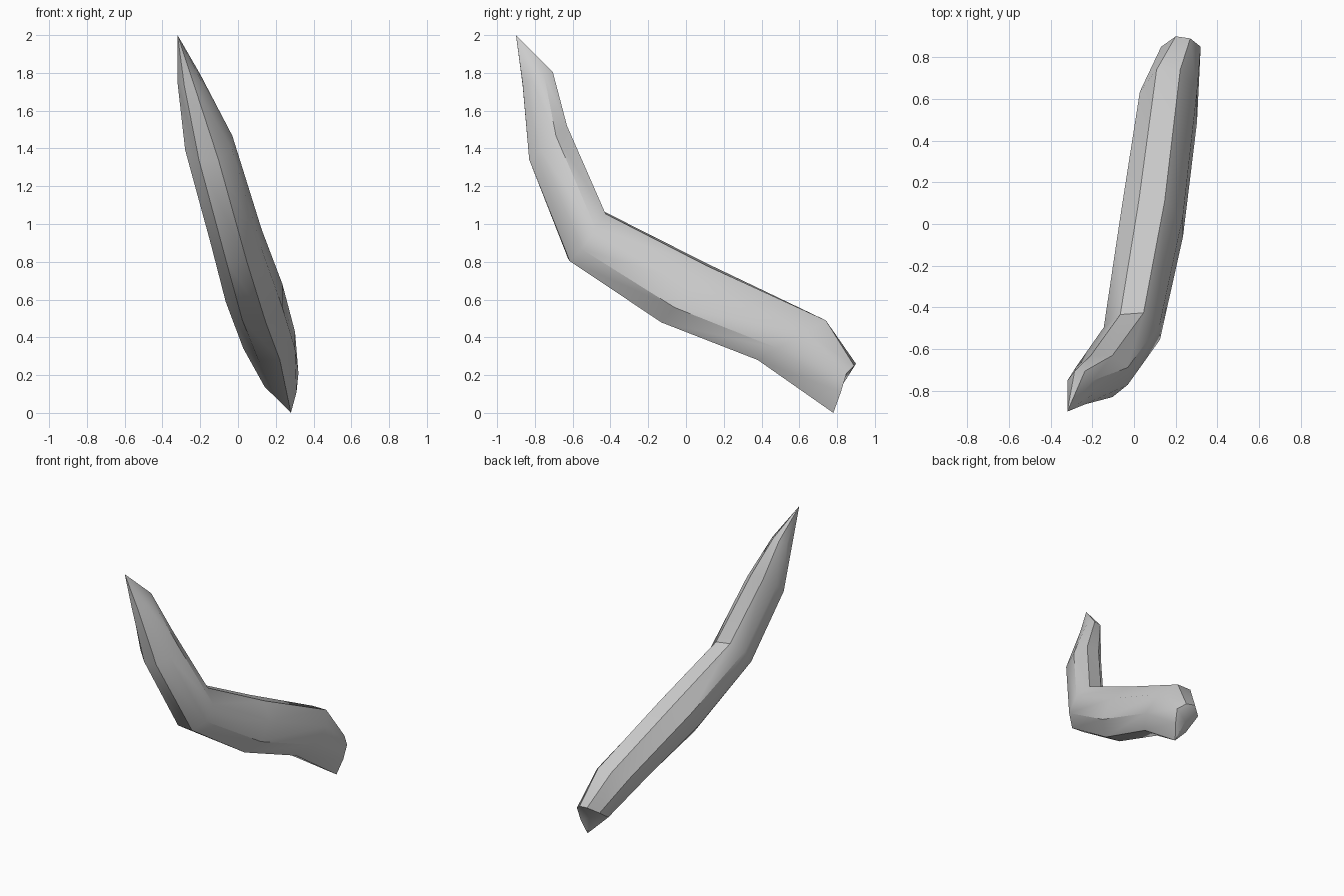
import bpy, bmesh, math
from mathutils import Vector

old = bpy.data.objects.get("Cube")
if old:
    bpy.data.objects.remove(old, do_unlink=True)

# Single pale grey material
grey = bpy.data.materials.new("pale_grey")
grey.use_nodes = True
colour = (0.6, 0.6, 0.6, 1.0)
grey.diffuse_color = colour
grey.node_tree.nodes["Principled BSDF"].inputs["Base Color"].default_value = colour


def octagon(centre, side, up):
    """Eight-sided cross-section spanned by a side and an up half-axis."""
    c, s, u = Vector(centre), Vector(side), Vector(up)
    radius = 1 / math.cos(math.pi / 8)
    angles = [math.pi * (i / 4 - 3 / 8) for i in range(8)]
    return [c + s * math.cos(a) * radius + u * math.sin(a) * radius for a in angles]


# Cross-sections from the pointed tip down to the thick end
sections = [
    octagon((-.26, -.785, 1.77), (.06, 0, .01), (0, .08, .03)),
    octagon((-.155, -.73, 1.43), (.125, 0, 0), (0, .1, .09)),
    octagon((-.01, -.525, .935), (.135, .01, -.015), (0, .095, .125)),
    octagon((.085, -.01, .635), (.15, 0, -.015), (0, .12, .15)),
    octagon((.165, .56, .385), (.137, 0, 0), (0, .18, .105)),
]
# Slanted lower end, drawn out to a point at the bottom
sections.append([Vector(p) for p in (
    (.28, .78, 0), (.31, .82, .11), (.32, .85, .21), (.27, .89, .25),
    (.2, .9, .26), (.13, .85, .22), (.14, .73, .14), (.21, .75, .07))])

# Skin the sections and close both ends with fans
bm = bmesh.new()
rings = [[bm.verts.new(p) for p in ring] for ring in sections]
tip = bm.verts.new((-.32, -.9, 2))
end = bm.verts.new((.23, .83, .15))
for i in range(8):
    j = (i + 1) % 8
    bm.faces.new((tip, rings[0][i], rings[0][j]))
    bm.faces.new((end, rings[-1][j], rings[-1][i]))
    for a, b in zip(rings, rings[1:]):
        bm.faces.new((a[i], b[i], b[j], a[j]))
bmesh.ops.recalc_face_normals(bm, faces=bm.faces)

mesh = bpy.data.meshes.new("curved_spike")
bm.to_mesh(mesh)
bm.free()
mesh.materials.append(grey)
spike = bpy.data.objects.new("curved_spike", mesh)
bpy.context.collection.objects.link(spike)

# Smooth shading with crisp ridges
bpy.ops.object.select_all(action='DESELECT')
spike.select_set(True)
bpy.context.view_layer.objects.active = spike
bpy.ops.object.shade_smooth_by_angle(angle=math.radians(40))
